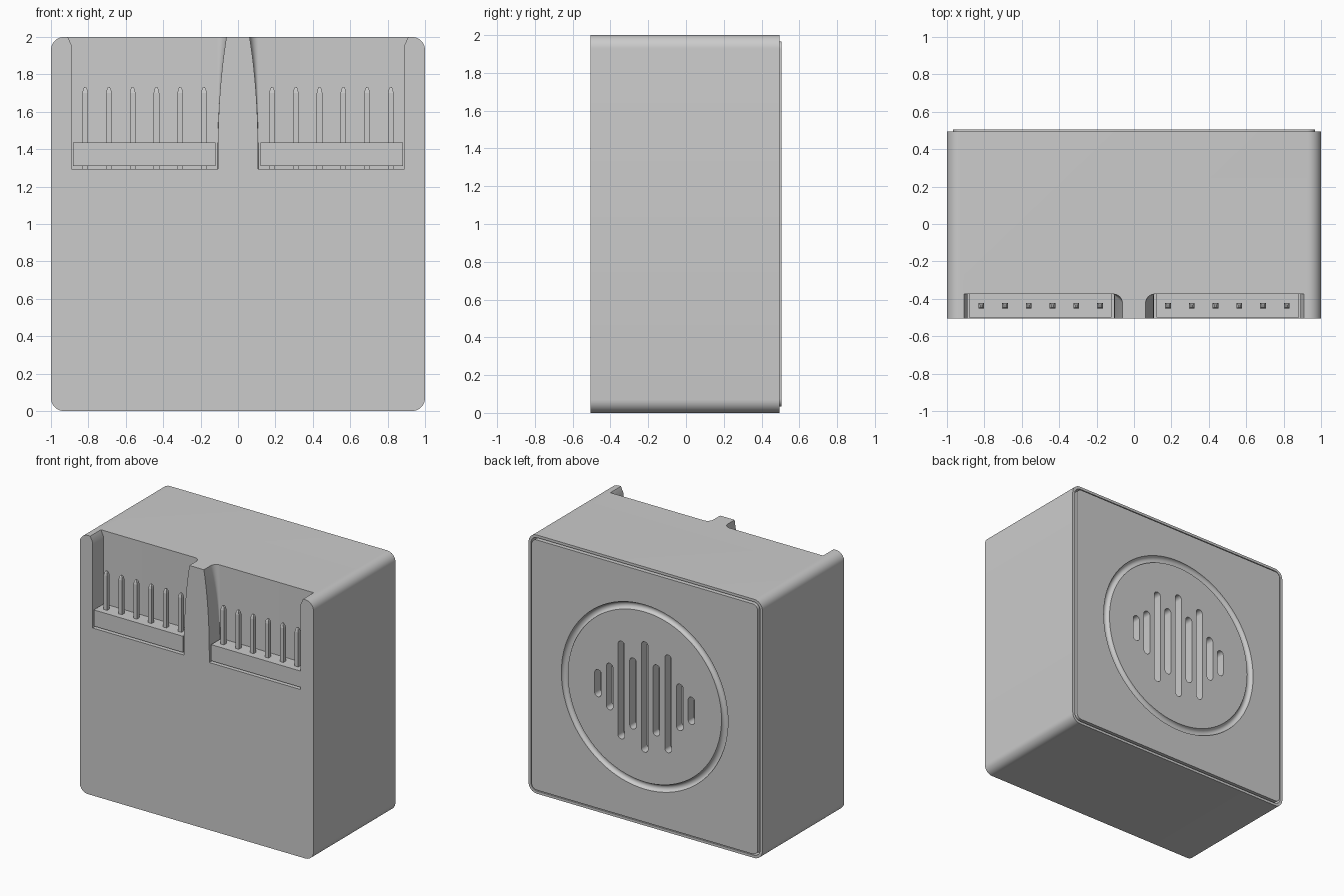
import bpy, bmesh, math

cube = bpy.data.objects.get("Cube")
if cube:
    bpy.data.objects.remove(cube, do_unlink=True)

grey = bpy.data.materials.new("plain grey")
grey.use_nodes = True
colour = (0.6, 0.6, 0.6, 1)
grey.diffuse_color = colour
grey.node_tree.nodes["Principled BSDF"].inputs["Base Color"].default_value = colour

FRONT, BACK, RECESS = -0.505, 0.495, 0.435


def loft(name, rings):
    """Closed solid through equal-length rings of points."""
    bm = bmesh.new()
    loops = [[bm.verts.new(p) for p in ring] for ring in rings]
    n = len(loops[0])
    for a, b in zip(loops, loops[1:]):
        for i in range(n):
            j = (i + 1) % n
            bm.faces.new((a[i], a[j], b[j], b[i]))
    bm.faces.new(loops[0])
    bm.faces.new(loops[-1])
    bmesh.ops.recalc_face_normals(bm, faces=bm.faces)
    mesh = bpy.data.meshes.new(name)
    bm.to_mesh(mesh)
    bm.free()
    mesh.materials.append(grey)
    obj = bpy.data.objects.new(name, mesh)
    bpy.context.collection.objects.link(obj)
    return obj


def rounded_block(name, x, z, half_w, half_h, radius, y0, y1, steps=8):
    """Rounded rectangle in the x-z plane, extruded along y."""
    profile = []
    for quarter, (sx, sz) in enumerate([(1, 1), (-1, 1), (-1, -1), (1, -1)]):
        for i in range(steps + 1):
            a = (quarter + i / steps) * math.pi / 2
            profile.append((x + sx * (half_w - radius) + radius * math.cos(a),
                            z + sz * (half_h - radius) + radius * math.sin(a)))
    return loft(name, [[(px, y, pz) for px, pz in profile] for y in (y0, y1)])


def box(name, x0, x1, y0, y1, z0, z1):
    return loft(name, [[(x0, y0, z), (x1, y0, z), (x1, y1, z), (x0, y1, z)]
                       for z in (z0, z1)])


def select(obj):
    bpy.ops.object.select_all(action='DESELECT')
    obj.select_set(True)
    bpy.context.view_layer.objects.active = obj


def cut(target, cutter):
    cutter.hide_render = True
    mod = target.modifiers.new("cut", 'BOOLEAN')
    mod.operation, mod.solver, mod.object = 'DIFFERENCE', 'EXACT', cutter
    select(target)
    bpy.ops.object.modifier_apply(modifier=mod.name)
    bpy.data.objects.remove(cutter, do_unlink=True)


def smooth(obj):
    select(obj)
    bpy.ops.object.shade_smooth_by_angle(angle=math.radians(30))


# Main housing with a shallow recess for the speaker panel
housing = rounded_block("housing", 0, 1, 1, 1, 0.07, FRONT, BACK)
cut(housing, rounded_block("recess", 0, 1, 0.98, 0.98, 0.055, RECESS, 0.6))


def pocket_ring(side, z):
    """Pocket section: flared and filleted beside the central post."""
    t = (z - 1.295) / 0.705
    r = 0.002 + 0.046 * t ** 2.5
    outer = 0.89 + 0.02 * max(0, (t - 0.94) / 0.06) ** 2
    wall = -0.375
    ring = [(outer, -0.6), (outer, wall)]
    for i in range(9):
        a = math.pi / 2 * (1 + i / 8)
        ring.append((0.11 + r * math.cos(a), wall - r + r * math.sin(a)))
    ring.append((0.11 - r, -0.6))
    return [(side * x, y, z) for x, y in ring]


# Connector pockets, headers and pins on both sides
for side, label in ((1, "left"), (-1, "right")):
    heights = [1.295 + 0.705 * i / 16 for i in range(17)] + [2.02]
    cut(housing, loft("pocket", [pocket_ring(side, z) for z in heights]))
    x0, x1 = sorted((side * 0.12, side * 0.883))
    box(label + "_header", x0, x1, -0.5, -0.372, 1.31, 1.435)
    for i in range(6):
        x, y = side * (0.182 + 0.127 * i), -0.438
        sections = [(1.29, 0.015), (1.7, 0.015), (1.72, 0.011), (1.732, 0.005)]
        loft(f"{label}_pin_{i + 1}",
             [[(x - h, y - h, z), (x + h, y - h, z), (x + h, y + h, z), (x - h, y + h, z)]
              for z, h in sections])
smooth(housing)

# Speaker panel with vertical sound slots and a round groove
panel = rounded_block("speaker_panel", 0, 1, 0.967, 0.967, 0.042, RECESS - 0.005, 0.505)
slot_heights = [0.427, 0.275, 0.378, 0.18, 0.105]
for i in range(-4, 5):
    cut(panel, rounded_block("slot", i * 0.1, 1, 0.028, slot_heights[abs(i)], 0.0279, 0.4, 0.6))
bpy.ops.mesh.primitive_torus_add(major_radius=0.685, minor_radius=0.028, major_segments=96,
                                 minor_segments=20, location=(0, 0.507, 1),
                                 rotation=(math.pi / 2, 0, 0))
cut(panel, bpy.context.object)
smooth(panel)
